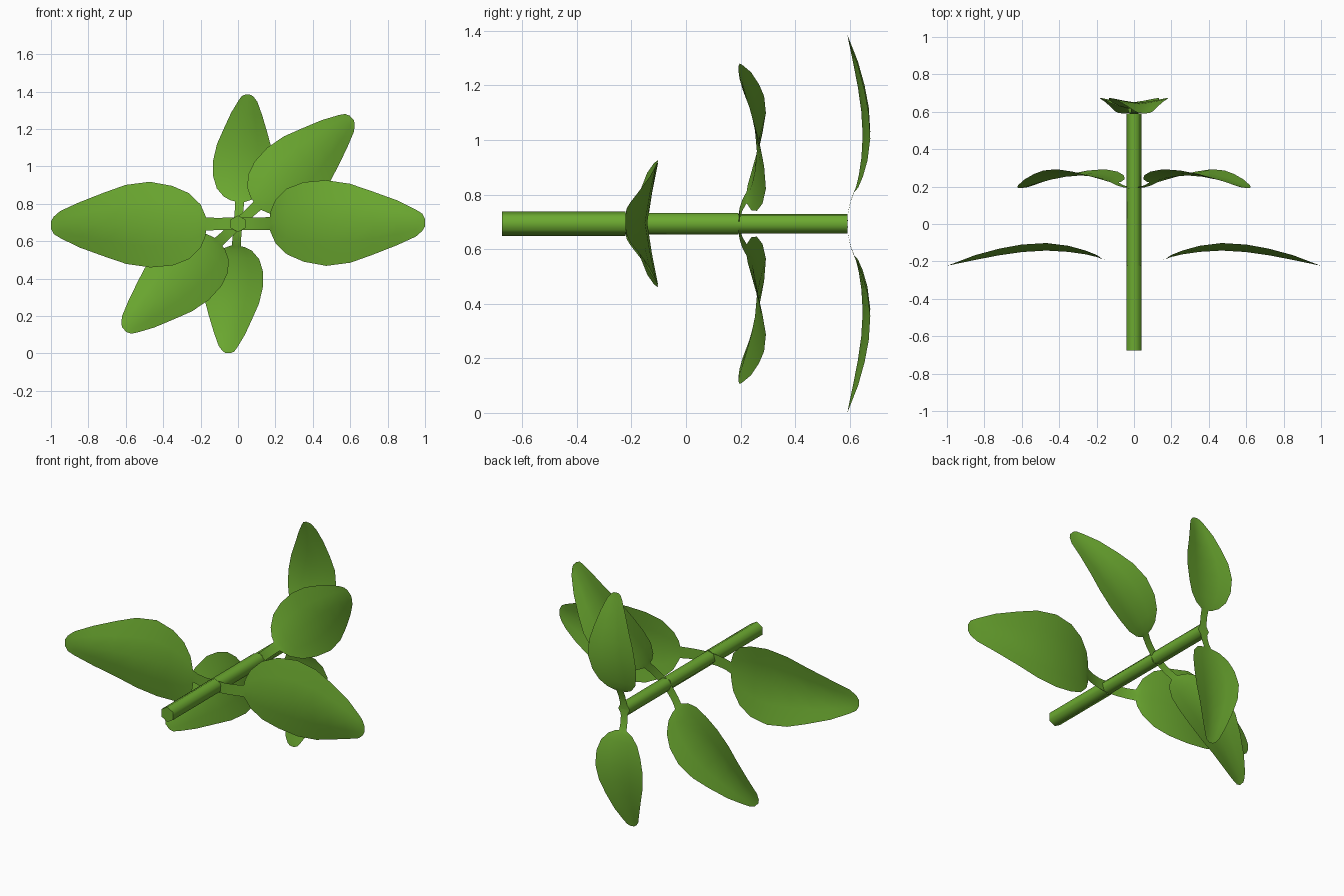
import bpy, bmesh
from math import radians, sin, cos, pi

AXIS_Z = 0.693

cube = bpy.data.objects.get("Cube")
if cube:
    bpy.data.objects.remove(cube, do_unlink=True)

green = bpy.data.materials.new("leaf_green")
green.use_nodes = True
COLOUR = (0.15, 0.40, 0.03, 1)
green.diffuse_color = COLOUR
shader = green.node_tree.nodes["Principled BSDF"]
shader.inputs["Base Color"].default_value = COLOUR
shader.inputs["Roughness"].default_value = 0.8

# Leaf stations: distance, midrib height, half width each side, edge cupping
PROFILE = [
    (0, 0, .035, .035, 0),
    (.06, .003, .033, .033, 0),
    (.12, .016, .033, .033, 0),
    (.17, .035, .035, .035, 0),
    (.176, .037, .07, .05, .003),
    (.2, .046, .125, .105, .01),
    (.26, .060, .185, .165, .02),
    (.35, .073, .22, .205, .032),
    (.47, .080, .23, .228, .04),
    (.6, .072, .21, .212, .04),
    (.72, .055, .168, .17, .035),
    (.85, .030, .12, .12, .025),
    (.95, .009, .07, .075, .008),
    (.985, .002, .048, .045, .002),
    (1, 0, .02, .02, 0),
]
ACROSS = (-1, -.5, 0, .5, 1)


def finish(bm, name, smooth_angle):
    mesh = bpy.data.meshes.new(name)
    bm.to_mesh(mesh)
    bm.free()
    mesh.materials.append(green)
    obj = bpy.data.objects.new(name, mesh)
    bpy.context.collection.objects.link(obj)
    bpy.ops.object.select_all(action='DESELECT')
    obj.select_set(True)
    bpy.context.view_layer.objects.active = obj
    bpy.ops.object.shade_smooth_by_angle(angle=radians(smooth_angle))


def leaf(name, base_y, angle, scale):
    """Stalk and cupped blade as one thin sheet, radiating from the stem."""
    bm = bmesh.new()
    rows = []
    for dist, height, up, down, cup in PROFILE:
        row = []
        for u in ACROSS:
            w = u * (up if u > 0 else down)
            lift = height + cup * abs(u) ** 1.2
            row.append(bm.verts.new((
                scale * (dist * cos(angle) - w * sin(angle)),
                base_y + scale * lift,
                AXIS_Z + scale * (dist * sin(angle) + w * cos(angle)))))
        rows.append(row)
    for a, b in zip(rows, rows[1:]):
        for i in range(len(ACROSS) - 1):
            bm.faces.new((a[i], a[i + 1], b[i + 1], b[i]))
    finish(bm, name, 80)


def stem_segment(name, y0, y1, radius, turn):
    """Six-sided capped rod along y."""
    bm = bmesh.new()
    rings = []
    for y in (y0, y1):
        angles = [turn + pi / 2 + i * pi / 3 for i in range(6)]
        rings.append([bm.verts.new((radius * cos(t), y, AXIS_Z + radius * sin(t)))
                      for t in angles])
    for i in range(6):
        j = (i + 1) % 6
        bm.faces.new((rings[0][i], rings[0][j], rings[1][j], rings[1][i]))
    for ring in rings:
        bm.faces.new(ring)
    bmesh.ops.recalc_face_normals(bm, faces=bm.faces)
    finish(bm, name, 65)


# Three tiers: each a stem segment ending in an opposite pair of leaves
TIERS = [
    ("lower", -.675, -.222, .045, .4, 1),
    ("middle", -.222, .193, .042, 43, .831),
    ("upper", .193, .592, .039, 85.5, .693),
]
for tier, y0, y1, radius, degrees, scale in TIERS:
    turn = radians(degrees)
    stem_segment(tier + "_stem", y0, y1, radius, turn)
    leaf(tier + "_left_leaf", y1, turn, scale)
    leaf(tier + "_right_leaf", y1, turn + pi, scale)
